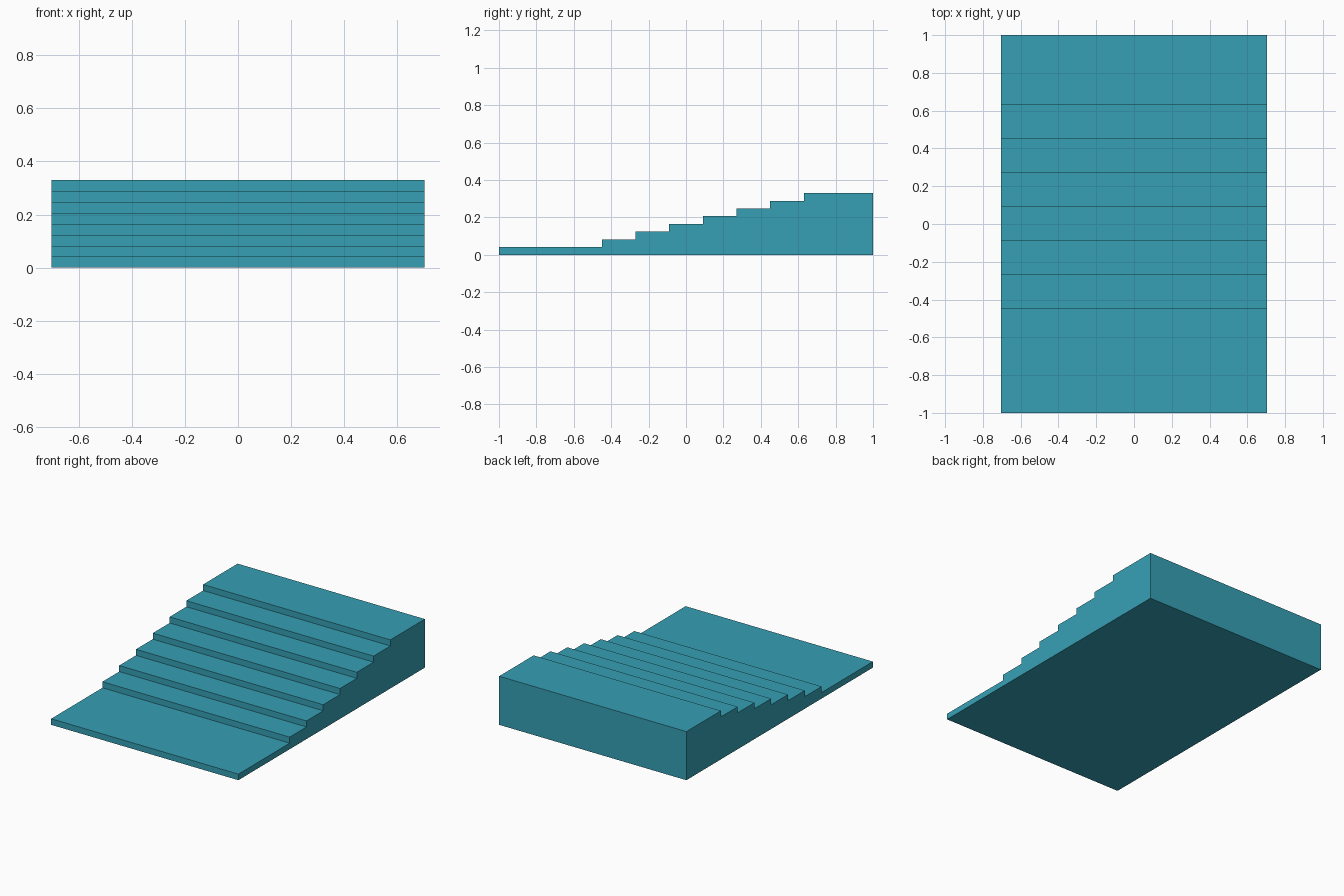
import bpy, bmesh

if "Cube" in bpy.data.objects:
    bpy.data.objects.remove(bpy.data.objects["Cube"])

STEPS = 8
RISE = 0.33 / STEPS
RUN = 0.18
FIRST = -0.45      # y of the first riser
HALF_W = 0.703

teal = bpy.data.materials.new("teal")
teal.diffuse_color = (0.037, 0.352, 0.462, 1)
teal.use_nodes = True
teal.node_tree.nodes["Principled BSDF"].inputs["Base Color"].default_value = teal.diffuse_color

# Side profile: long low landing, seven risers, long top landing
profile = [(1.0, 0.0), (-1.0, 0.0), (-1.0, RISE)]
for i in range(STEPS - 1):
    y = FIRST + RUN * i
    profile += [(y, RISE * (i + 1)), (y, RISE * (i + 2))]
profile.append((1.0, RISE * STEPS))

# Extrude the profile across the width
bm = bmesh.new()
face = bm.faces.new([bm.verts.new((-HALF_W, y, z)) for y, z in profile])
ext = bmesh.ops.extrude_face_region(bm, geom=[face], use_keep_orig=True)
verts = [g for g in ext["geom"] if isinstance(g, bmesh.types.BMVert)]
bmesh.ops.translate(bm, verts=verts, vec=(2 * HALF_W, 0, 0))
bmesh.ops.recalc_face_normals(bm, faces=bm.faces)

mesh = bpy.data.meshes.new("staircase")
bm.to_mesh(mesh)
bm.free()
mesh.materials.append(teal)
bpy.context.collection.objects.link(bpy.data.objects.new("staircase", mesh))
